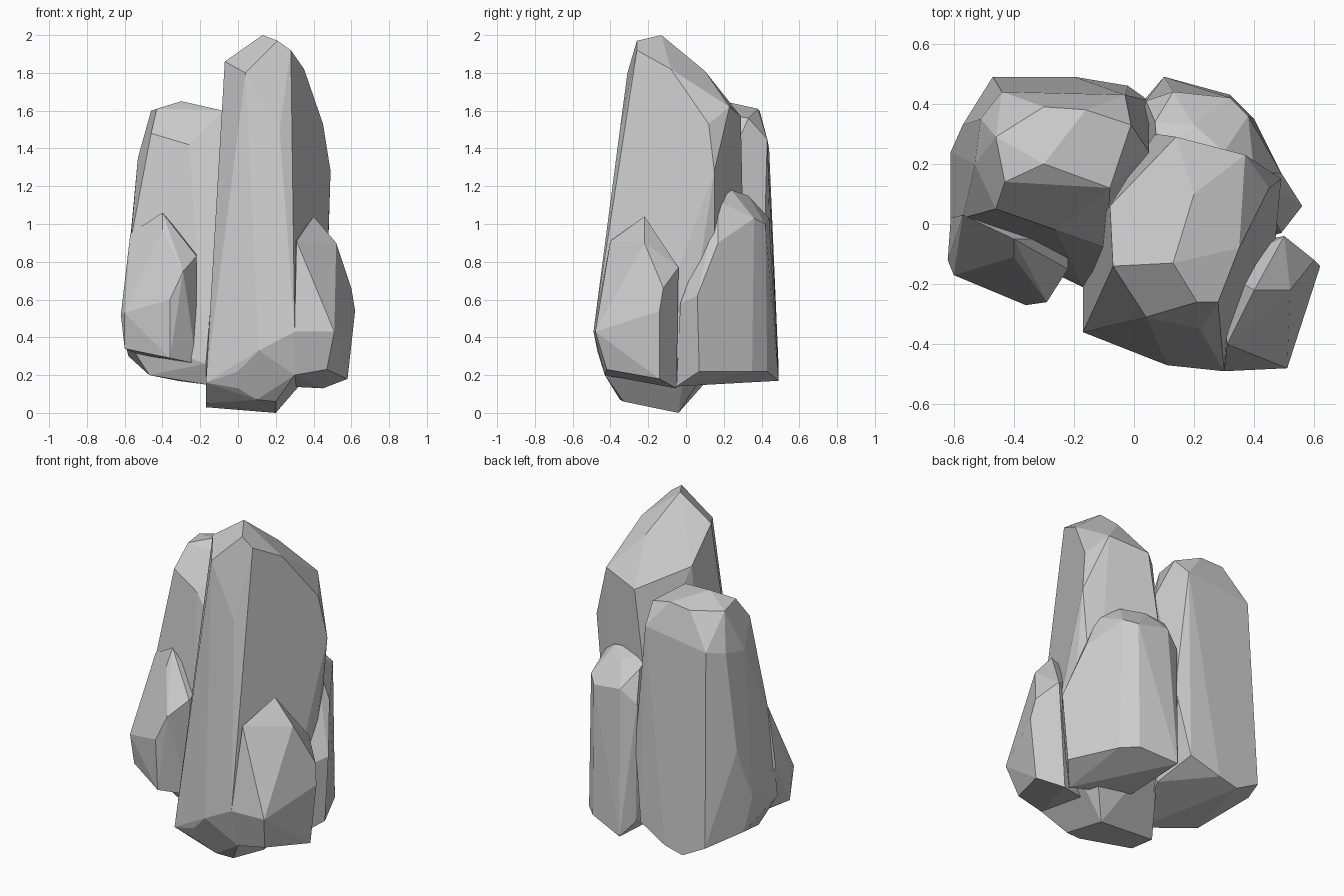
import bpy, bmesh, math


def rock(name, *rings):
    """Faceted boulder: the hull around a few rings of corner points."""
    bm = bmesh.new()
    for ring in rings:
        for p in ring:
            bm.verts.new(p)
    res = bmesh.ops.convex_hull(bm, input=bm.verts[:])
    junk = {g for g in res["geom_interior"] + res["geom_unused"]
            if isinstance(g, bmesh.types.BMVert)}
    bmesh.ops.delete(bm, geom=list(junk), context="VERTS")
    # merge nearly flat neighbours into broad facets
    bmesh.ops.dissolve_limit(bm, angle_limit=math.radians(7),
                             verts=bm.verts[:], edges=bm.edges[:])
    bmesh.ops.recalc_face_normals(bm, faces=bm.faces[:])
    me = bpy.data.meshes.new(name)
    bm.to_mesh(me)
    bm.free()
    ob = bpy.data.objects.new(name, me)
    bpy.context.collection.objects.link(ob)
    return ob


# Tall main rock: crown, shoulders, belly, foot
rock("tall_rock",
     [(.13, -.13, 2), (.21, -.26, 1.97), (.28, -.26, 1.92), (-.07, -.14, 1.86),
      (.04, -.31, 1.80), (.20, .10, 1.81), (-.08, .06, 1.68), (.35, -.08, 1.82)],
     [(.37, .23, 1.62), (.14, .29, 1.57), (.45, .12, 1.53), (.49, .15, 1.28),
      (.22, -.35, 1.5), (.28, -.35, 1.35), (.48, .02, .90), (.36, .24, 1.2),
      (.07, .30, 1.1)],
     [(.33, -.40, .90), (.47, -.06, .70), (.11, -.45, .65), (.30, -.49, .43),
      (.11, -.47, .33), (.30, -.43, .20), (-.17, -.36, .16), (0, -.42, .22),
      (.46, .0, .30), (.40, .15, .30), (.05, .27, .35)],
     [(0, -.38, .13), (.10, -.35, .07), (.20, -.33, .06), (.20, -.04, 0),
      (-.17, -.05, .03), (-.17, -.22, .05)])

# Broad rock at the back left
rock("back_left_rock",
     [(-.30, .20, 1.65), (-.43, .14, 1.61), (-.08, .12, 1.60), (-.46, .29, 1.60),
      (-.30, .39, 1.60), (-.16, .38, 1.61), (-.01, .33, 1.56)],
     [(-.51, .35, 1.38), (-.53, .20, 1.35), (-.03, .43, 1.45), (.05, .24, 1.36),
      (-.44, .44, 1.40), (-.46, .05, 1.48), (-.26, -.02, 1.42), (-.09, -.08, 1.25)],
     [(-.57, .02, .90), (-.57, .33, .80), (-.10, -.13, .80), (-.61, .24, .50),
      (-.61, .0, .42), (.05, .41, .70)],
     [(-.47, .49, .25), (-.32, .49, .17), (-.20, .49, .20), (-.02, .46, .28),
      (-.17, -.21, .26), (-.17, -.15, .15), (-.47, -.02, .20), (-.58, .28, .30),
      (0, .2, .22)])

# Lower rock at the back right
rock("back_right_rock",
     [(.30, .24, 1.18), (.40, .17, 1.12), (.08, .22, 1.18), (.20, .33, 1.15),
      (.07, .34, 1.13), (.38, .36, 1.03), (.32, .42, 1.00), (.13, .44, 1.03),
      (.04, .41, .95)],
     [(.49, .17, .90), (.51, .11, .75), (.56, .06, .62), (.49, -.03, .58),
      (.01, .30, .80)],
     [(.10, .49, .17), (.32, .43, .22), (.40, .35, .22), (.53, .07, .22),
      (.42, -.05, .14), (.04, .42, .25), (.10, .10, .15)])

# Small rock leaning on the front right
rock("front_right_rock",
     [(.40, -.22, 1.04), (.31, -.40, .91), (.52, -.22, .90), (.50, -.04, .77),
      (.60, -.12, .66), (.28, -.15, .90)],
     [(.62, -.14, .54), (.51, -.48, .43), (.30, -.49, .43)],
     [(.58, -.14, .18), (.47, -.42, .23), (.30, -.43, .20), (.45, -.05, .13),
      (.25, -.10, .14)])

# Small rock leaning on the front left
rock("front_left_rock",
     [(-.40, -.05, 1.06), (-.57, .03, .95), (-.40, -.11, .97), (-.22, -.15, .83),
      (-.29, -.26, .75), (-.22, -.05, .85)],
     [(-.60, -.17, .53), (-.36, -.27, .60), (-.62, -.12, .52), (-.61, .02, .60)],
     [(-.60, -.13, .34), (-.36, -.25, .29), (-.22, -.15, .26), (-.50, .05, .30),
      (-.25, 0, .28)])
